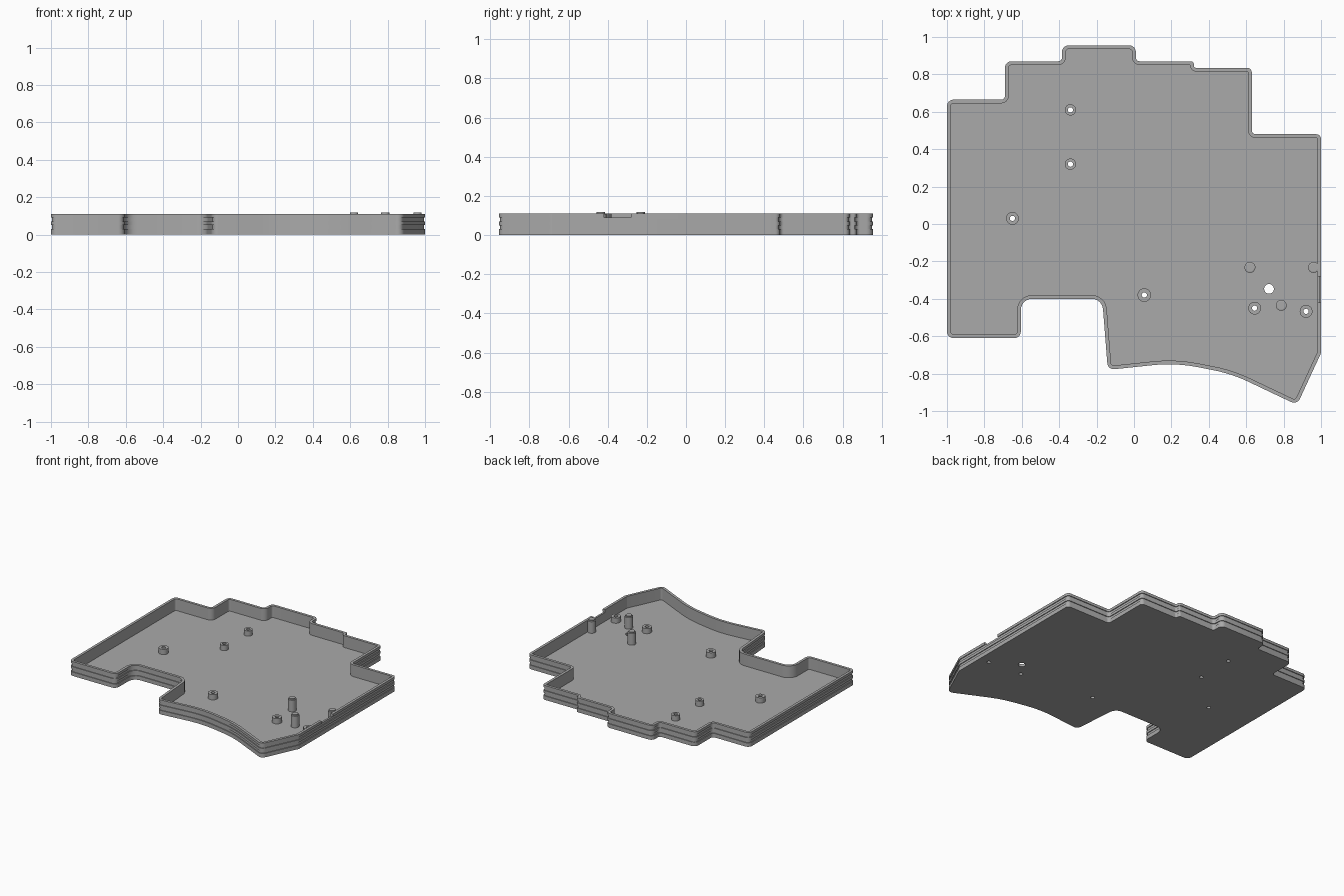
import bpy, bmesh, math
from mathutils import Vector

cube = bpy.data.objects.get("Cube")
if cube:
    bpy.data.objects.remove(cube, do_unlink=True)

grey = bpy.data.materials.new("matte grey")
grey.use_nodes = True
grey.diffuse_color = (0.4, 0.4, 0.4, 1)
grey.node_tree.nodes["Principled BSDF"].inputs["Base Color"].default_value = (0.4, 0.4, 0.4, 1)

HEIGHT, FLOOR, WALL, GROOVE = 0.11, 0.02, 0.02, 0.006

# Sharp corners of the tray outline, counter-clockwise: x, y, fillet radius
R = 0.035
OUTLINE = [
    (-1, 0.665, R), (-1, -0.61, R), (-0.605, -0.61, R), (-0.605, -0.40, 0.06),
    (-0.17, -0.40, 0.06), (-0.14, -0.78, R), (0.22, -0.742, 0.8), (0.52, -0.80, 0.8),
    (0.872, -0.967, R), (1, -0.69, R), (1, 0.48, 0.025), (0.63, 0.48, 0.02),
    (0.63, 0.835, 0.025), (0.32, 0.835, 0.012), (0.32, 0.87, 0.016), (0.01, 0.87, 0.02),
    (0.01, 0.955, R), (-0.385, 0.955, R), (-0.385, 0.87, 0.02), (-0.69, 0.87, R),
    (-0.69, 0.665, 0.02)]


def ring(inset, steps=7):
    """Rounded outline moved inwards by inset."""
    points = []
    for i, (x, y, radius) in enumerate(OUTLINE):
        p = Vector((x, y))
        a = (p - Vector(OUTLINE[i - 1][:2])).normalized()
        b = (Vector(OUTLINE[(i + 1) % len(OUTLINE)][:2]) - p).normalized()
        turn = math.atan2(a.cross(b), a.dot(b))
        side = 1 if turn > 0 else -1
        na, nb = Vector((-a.y, a.x)), Vector((-b.y, b.x))
        miter = (na + nb) / (1 + na.dot(nb))
        centre = p + miter * side * radius
        r = radius - side * inset
        if r < 0.002:
            r = 0.002
            centre = p + miter * (inset + side * r)
        start = math.atan2(-na.y * side, -na.x * side)
        for s in range(steps):
            t = start + turn * s / (steps - 1)
            points.append(centre + r * Vector((math.cos(t), math.sin(t))))
    return points


def make(name, bm):
    bmesh.ops.recalc_face_normals(bm, faces=bm.faces)
    mesh = bpy.data.meshes.new(name)
    bm.to_mesh(mesh)
    bm.free()
    obj = bpy.data.objects.new(name, mesh)
    bpy.context.collection.objects.link(obj)
    mesh.materials.append(grey)
    return obj


def activate(obj):
    bpy.ops.object.select_all(action='DESELECT')
    obj.select_set(True)
    bpy.context.view_layer.objects.active = obj


def smooth(obj):
    activate(obj)
    bpy.ops.object.shade_smooth_by_angle(angle=math.radians(30))


def bridge(bm, loops, closed=False):
    pairs = list(zip(loops, loops[1:])) + ([(loops[-1], loops[0])] if closed else [])
    for low, high in pairs:
        n = len(low)
        for i in range(n):
            j = (i + 1) % n
            bm.faces.new((low[i], low[j], high[j], high[i]))


def lathe(name, profile, x, y, closed=False, sides=32):
    """Turned part from (radius, z) pairs; open profiles get end caps."""
    bm = bmesh.new()
    loops = [[bm.verts.new((x + r * math.cos(math.tau * k / sides),
                            y + r * math.sin(math.tau * k / sides), z))
              for k in range(sides)] for r, z in profile]
    bridge(bm, loops, closed)
    if not closed:
        bm.faces.new(loops[0])
        bm.faces.new(loops[-1])
    return make(name, bm)


# Tray: floor and grooved wall lofted through inset outlines
profile = [(0, 0)]
for z in (0.03, 0.07):
    profile += [(0, z), (GROOVE, z), (GROOVE, z + 0.02), (0, z + 0.02)]
profile += [(0, HEIGHT), (WALL, HEIGHT), (WALL, FLOOR)]
bm = bmesh.new()
loops = [[bm.verts.new((p.x, p.y, z)) for p in ring(inset)] for inset, z in profile]
bridge(bm, loops)
bm.faces.new(loops[0])
bm.faces.new(loops[-1])
tray = make("tray", bm)

# Cutters: screw holes, button hole and side port
SCREWS = [(-0.34, 0.61, 0.03), (-0.34, 0.32, 0.03), (-0.65, 0.03, 0.034),
          (0.055, -0.38, 0.036), (0.645, -0.45, 0.034), (0.92, -0.467, 0.034)]
BORE = 0.014
cutters = [lathe("hole_cutter", [(r, -0.05), (r, 0.05)], x, y)
           for x, y, r in [(x, y, BORE) for x, y, _ in SCREWS] + [(0.722, -0.347, 0.026)]]
bm = bmesh.new()
bmesh.ops.create_cube(bm, size=1)
bmesh.ops.scale(bm, vec=(0.1, 0.14, 0.1), verts=bm.verts)
bmesh.ops.translate(bm, vec=(1, -0.35, 0.1385), verts=bm.verts)
cutters.append(make("port_cutter", bm))
for cutter in cutters:
    cutter.hide_render = True
    activate(tray)
    cut = tray.modifiers.new("cut", 'BOOLEAN')
    cut.operation = 'DIFFERENCE'
    cut.solver = 'EXACT'
    cut.object = cutter
    bpy.ops.object.modifier_apply(modifier=cut.name)
    bpy.data.objects.remove(cutter, do_unlink=True)
smooth(tray)

# Short hollow standoffs around the screw holes
for x, y, r in SCREWS:
    smooth(lathe("screw_standoff", [(BORE, FLOOR), (r, FLOOR), (r, 0.06), (BORE, 0.06)],
                 x, y, closed=True))

# Tall support posts with a chamfered tip
for x, y in [(0.62, -0.232), (0.96, -0.232), (0.787, -0.435)]:
    smooth(lathe("support_post", [(0.029, FLOOR - 0.002), (0.029, 0.108),
                                  (0.022, 0.11), (0.022, 0.117)], x, y))
